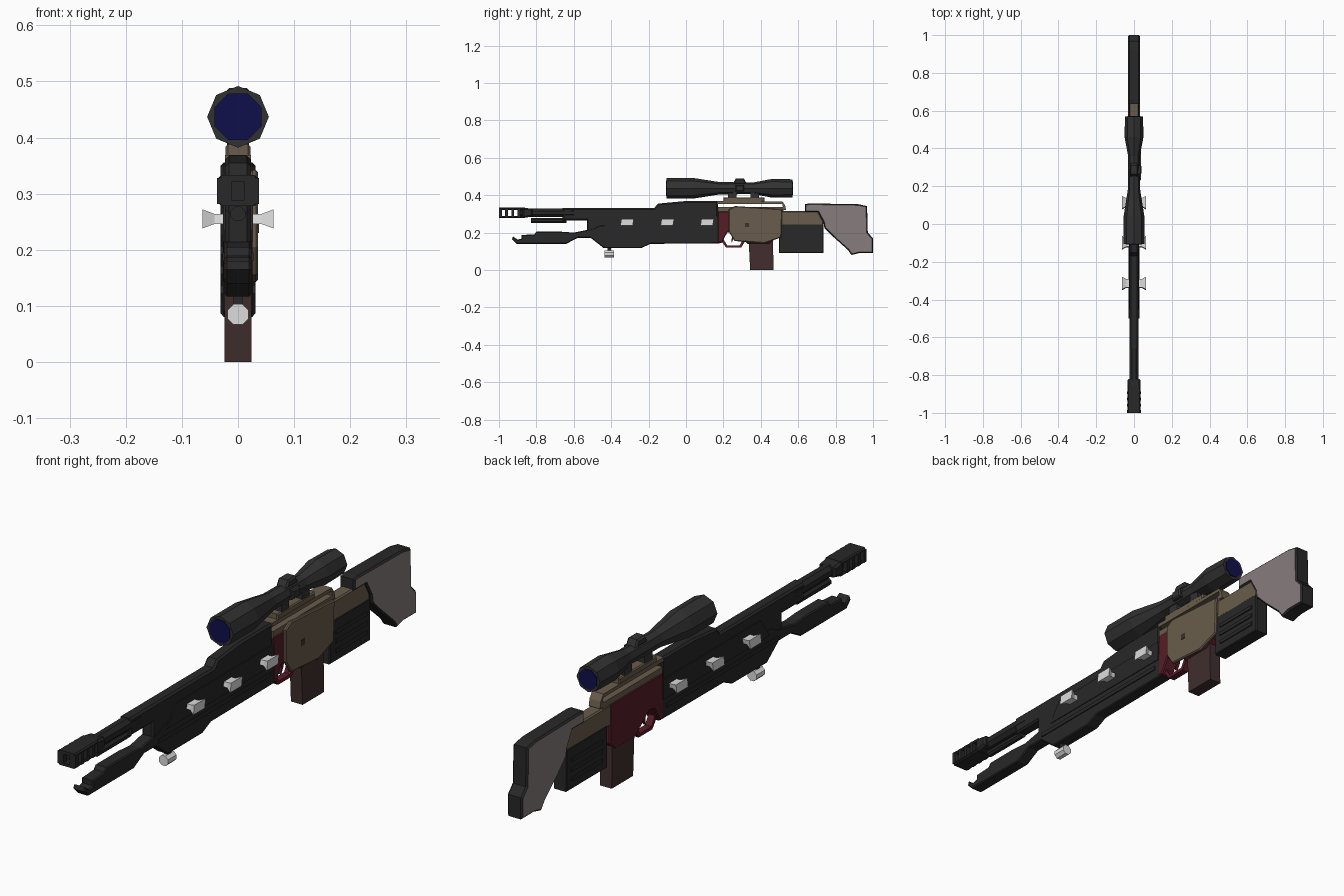
import bpy, bmesh, math
from mathutils import Vector


def material(name, rgb):
    m = bpy.data.materials.new(name)
    m.diffuse_color = (*rgb, 1)
    return m


BLACK = material("matte black", (0.021, 0.021, 0.021))
SCOPE = material("scope black", (0.031, 0.031, 0.031))
TAN = material("dark tan", (0.140, 0.108, 0.072))
RED = material("deep red", (0.095, 0.012, 0.02))
BROWN = material("maroon brown", (0.052, 0.027, 0.027))
MAUVE = material("mauve grey", (0.245, 0.205, 0.205))
WHITE = material("light grey", (0.72, 0.72, 0.72))
BLUE = material("lens blue", (0.005, 0.005, 0.07))


def finish(name, bm, *mats):
    bmesh.ops.recalc_face_normals(bm, faces=bm.faces)
    me = bpy.data.meshes.new(name)
    bm.to_mesh(me)
    bm.free()
    for m in mats:
        me.materials.append(m)
    ob = bpy.data.objects.new(name, me)
    bpy.context.collection.objects.link(ob)
    return ob


def loft(name, rings, mat):
    """Skin a list of equal-sized point rings and cap both ends."""
    bm = bmesh.new()
    vs = [[bm.verts.new(p) for p in r] for r in rings]
    n = len(vs[0])
    for a, b in zip(vs, vs[1:]):
        for i in range(n):
            j = (i + 1) % n
            bm.faces.new((a[i], a[j], b[j], b[i]))
    bm.faces.new(vs[0])
    bm.faces.new(vs[-1])
    return finish(name, bm, mat)


def plate(name, prof, x0, x1, mat, chamfer=0, edge_mat=None):
    """Extrude a (y, z) side profile from x0 to x1, optionally chamfering its rims."""
    bm = bmesh.new()
    a = [bm.verts.new((x0, y, z)) for y, z in prof]
    b = [bm.verts.new((x1, y, z)) for y, z in prof]
    n = len(prof)
    caps = [bm.faces.new(a), bm.faces.new(b)]
    for i in range(n):
        j = (i + 1) % n
        bm.faces.new((a[i], a[j], b[j], b[i]))
    bmesh.ops.recalc_face_normals(bm, faces=bm.faces)
    if chamfer:
        rim = [e for f in caps for e in f.edges]
        bmesh.ops.bevel(bm, geom=rim, offset=chamfer, segments=1, affect='EDGES')
    if edge_mat:
        bm.normal_update()
        for f in bm.faces:
            f.material_index = 0 if abs(f.normal.x) > 0.9 else 1
        return finish(name, bm, mat, edge_mat)
    return finish(name, bm, mat)


def box(name, x0, x1, y0, y1, z0, z1, mat, chamfer=0):
    return plate(name, [(y0, z0), (y1, z0), (y1, z1), (y0, z1)], x0, x1, mat, chamfer)


def ring(y, r, z, n=8, turn=0.0):
    return [(r * math.sin(2 * math.pi * (i + turn) / n), y,
             z + r * math.cos(2 * math.pi * (i + turn) / n)) for i in range(n)]


def lathe(name, stations, z, mat, n=8, turn=0.0):
    return loft(name, [ring(y, r, z, n, turn) for y, r in stations], mat)


# Barrel, gas tube and muzzle brake with open ports
lathe("barrel", [(-0.89, 0.024), (-0.6, 0.026)], 0.306, BLACK, 8, 0.5)
lathe("gas_tube", [(-0.83, 0.014), (-0.64, 0.014)], 0.264, BLACK, 8, 0.5)
box("muzzle_top", -0.035, 0.035, -1.0, -0.86, 0.321, 0.333, BLACK, 0.005)
box("muzzle_bottom", -0.035, 0.035, -1.0, -0.86, 0.278, 0.289, BLACK, 0.005)
for i, y in enumerate((-1.0, -0.967, -0.934, -0.901)):
    for s in (-1, 1):
        box(f"muzzle_rib_{i}_{s}", s * 0.012, s * 0.037, y, y + 0.015, 0.282, 0.328, BLACK)
plate("muzzle_collar", [(-0.875, 0.28), (-0.855, 0.28), (-0.82, 0.288), (-0.82, 0.326),
                        (-0.855, 0.332), (-0.875, 0.332)], -0.034, 0.034, BLACK, 0.008)

# Handguard: slim upper shroud and wider lower fore-end
plate("upper_shroud", [(-0.66, 0.331), (-0.17, 0.331), (-0.15, 0.355), (-0.01, 0.368),
                       (0.17, 0.368), (0.17, 0.19), (-0.53, 0.19), (-0.53, 0.265),
                       (-0.66, 0.265)], -0.023, 0.023, BLACK, 0.007)
plate("lower_fore_end", [(0.18, 0.24), (0.18, 0.142), (-0.19, 0.14), (-0.24, 0.117),
                         (-0.44, 0.117), (-0.51, 0.172), (-0.58, 0.172), (-0.64, 0.14),
                         (-0.905, 0.14), (-0.93, 0.165), (-0.925, 0.18), (-0.9, 0.162),
                         (-0.88, 0.168), (-0.88, 0.187), (-0.81, 0.191), (-0.8, 0.205),
                         (-0.67, 0.205), (-0.6, 0.2), (-0.5, 0.22), (-0.46, 0.24)],
      -0.024, 0.024, BLACK, 0.004)
for s in (-1, 1):
    plate(f"side_panel_{s}", [(-0.45, 0.215), (0.17, 0.215), (0.17, 0.29), (-0.4, 0.29)],
          s * 0.02, s * 0.027, BLACK)
    plate(f"lower_panel_{s}", [(-0.5, 0.18), (0.15, 0.18), (0.15, 0.195), (-0.5, 0.195)],
          s * 0.02, s * 0.028, BLACK)

# Flared light pegs along both sides
for i, y in enumerate((0.113, -0.1, -0.315)):
    for s in (-1, 1):
        rings = []
        for x, hy, hz in ((0.02, 0.024, 0.009), (0.042, 0.024, 0.009), (0.0635, 0.036, 0.017)):
            rings.append([(s * x, y - hy, 0.255 - hz), (s * x, y + hy * 0.85, 0.255 - hz),
                          (s * x, y + hy, 0.255 + hz), (s * x, y - hy * 0.85, 0.255 + hz)])
        loft(f"side_peg_{i}_{s}", rings, WHITE)

# Knob under the fore-end
lathe("bottom_knob", [(-0.435, 0.02), (-0.385, 0.02)], 0.085, WHITE, 8, 0.5)
box("knob_stem", -0.008, 0.008, -0.42, -0.4, 0.09, 0.12, BLACK)

# Red receiver core, trigger guard and trigger
plate("receiver_core", [(0.17, 0.315), (0.48, 0.315), (0.48, 0.17), (0.45, 0.14), (0.33, 0.14),
                        (0.3, 0.165), (0.25, 0.205), (0.22, 0.2), (0.19, 0.145), (0.17, 0.145)],
      -0.026, 0.026, RED, 0.004)
plate("trigger_guard", [(0.185, 0.16), (0.215, 0.12), (0.295, 0.12), (0.32, 0.16), (0.305, 0.165),
                        (0.287, 0.132), (0.22, 0.132), (0.2, 0.165)], -0.013, 0.013, RED)
plate("trigger", [(0.245, 0.21), (0.265, 0.21), (0.257, 0.17), (0.243, 0.145), (0.245, 0.175)],
      -0.006, 0.006, RED)

# Tan receiver cover on the right side, top rail with a slot, rear link
plate("side_cover", [(0.228, 0.322), (0.26, 0.342), (0.515, 0.325), (0.51, 0.175), (0.42, 0.143),
                     (0.26, 0.155), (0.228, 0.205)], 0.022, 0.036, TAN, 0.004)
box("cover_pin", 0.034, 0.0375, 0.315, 0.337, 0.23, 0.252, BROWN)
box("lower_rail", -0.023, 0.023, 0.17, 0.52, 0.31, 0.336, TAN)
plate("top_rail", [(0.165, 0.354), (0.515, 0.354), (0.52, 0.32), (0.535, 0.32), (0.53, 0.345),
                   (0.515, 0.367), (0.165, 0.369)], -0.023, 0.023, TAN)
plate("rear_link", [(0.44, 0.315), (0.705, 0.315), (0.735, 0.26), (0.735, 0.235), (0.44, 0.235)],
      -0.025, 0.025, TAN, 0.005)

# Magazine
plate("magazine", [(0.335, 0.16), (0.465, 0.16), (0.468, 0.0), (0.343, 0.0)],
      -0.024, 0.024, BROWN)

# Ribbed block behind the magazine
plate("rear_block", [(0.497, 0.245), (0.735, 0.245), (0.735, 0.09), (0.497, 0.09)],
      -0.027, 0.027, BLACK, 0.003)
for i, z in enumerate((0.122, 0.157, 0.192)):
    for s in (-1, 1):
        box(f"block_rib_{i}_{s}", s * 0.025, s * 0.031, 0.53, 0.71, z, z + 0.014, BLACK)

# Shoulder stock: mauve sides with black rim
plate("shoulder_stock", [(0.635, 0.352), (0.66, 0.356), (0.92, 0.352), (0.968, 0.342),
                         (0.972, 0.2), (1.0, 0.17), (1.0, 0.09), (0.925, 0.09), (0.885, 0.08),
                         (0.865, 0.108), (0.79, 0.175), (0.74, 0.225), (0.735, 0.255),
                         (0.705, 0.31), (0.635, 0.31)],
      -0.031, 0.031, MAUVE, 0.006, BLACK)

# Scope: faceted tube, lenses, turrets and mounts
CZ = 0.437
lathe("scope_body", [(-0.105, 0.055), (0.04, 0.055), (0.18, 0.033), (0.36, 0.031),
                     (0.46, 0.05), (0.57, 0.048)], CZ, SCOPE)
lathe("front_lens", [(-0.108, 0.045), (-0.1, 0.045)], CZ, BLUE, 8, 0.5)
lathe("rear_lens", [(0.565, 0.038), (0.573, 0.038)], CZ, BLUE, 8, 0.5)
plate("top_turret", [(0.25, 0.46), (0.265, 0.488), (0.31, 0.488), (0.325, 0.46)],
      -0.022, 0.022, SCOPE, 0.006)
box("side_turret", 0.02, 0.04, 0.265, 0.31, 0.42, 0.455, SCOPE, 0.005)
box("scope_mount_base", -0.022, 0.022, 0.2, 0.42, 0.365, 0.388, TAN, 0.004)
for i, y in enumerate((0.225, 0.345)):
    box(f"scope_mount_{i}", -0.02, 0.02, y, y + 0.045, 0.38, 0.42, SCOPE)
